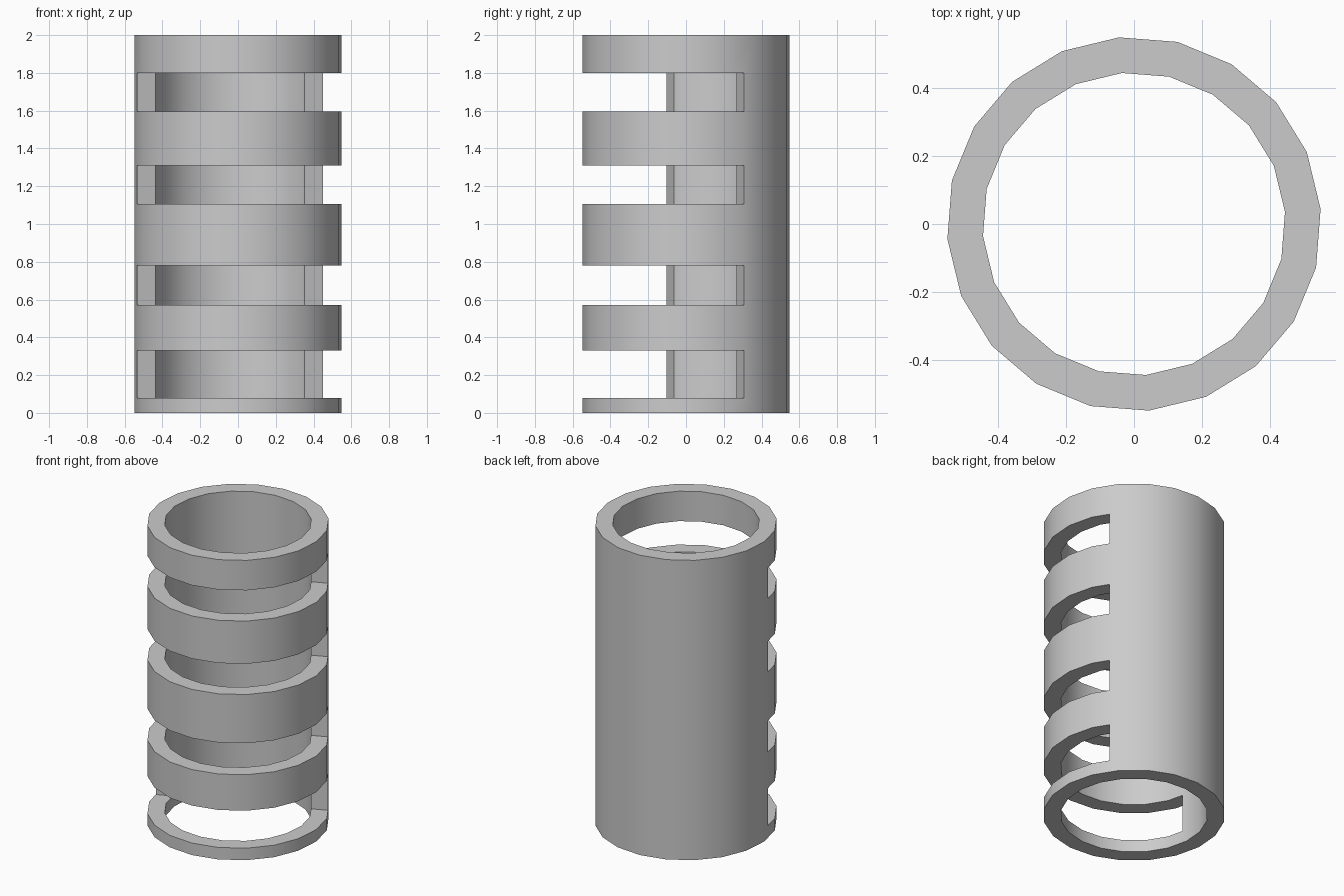
import bpy
import bmesh
from math import atan, cos, sin, radians
from mathutils import Matrix, Vector

cube = bpy.data.objects.get("Cube")
if cube:
    bpy.data.objects.remove(cube, do_unlink=True)

SIDES, HEIGHT = 20, 2.0
OUTER, INNER = 0.55, 0.445
TURN = radians(4.6)
SLOTS = [(0.08, 0.33), (0.57, 0.78), (1.105, 1.31), (1.595, 1.80)]
SLOPE, OFFSET = 0.418, 0.119   # line in plan along which every slot ends

grey = bpy.data.materials.new("plain grey")
grey.use_nodes = True
colour = (0.6, 0.6, 0.6, 1)
grey.diffuse_color = colour
grey.node_tree.nodes["Principled BSDF"].inputs["Base Color"].default_value = colour


def make_object(name, bm):
    bmesh.ops.recalc_face_normals(bm, faces=bm.faces)
    mesh = bpy.data.meshes.new(name)
    bm.to_mesh(mesh)
    bm.free()
    obj = bpy.data.objects.new(name, mesh)
    bpy.context.collection.objects.link(obj)
    return obj


# Tube: a rectangular wall section carried around the axis
bm = bmesh.new()
section = [(OUTER, 0), (OUTER, HEIGHT), (INNER, HEIGHT), (INNER, 0)]
rings = []
for i in range(SIDES):
    a = TURN + radians(360 / SIDES) * i
    rings.append([bm.verts.new((r * cos(a), r * sin(a), z)) for r, z in section])
for i in range(SIDES):
    a, b = rings[i], rings[(i + 1) % SIDES]
    for j in range(4):
        k = (j + 1) % 4
        bm.faces.new((a[j], b[j], b[k], a[k]))
tube = make_object("slotted_tube", bm)
tube.data.materials.append(grey)

# Slot cutters: boxes whose back face lies on the slanted end line
bm = bmesh.new()
turn = Matrix.Rotation(atan(SLOPE), 4, "Z")
for low, high in SLOTS:
    place = (Matrix.Translation(Vector((0, OFFSET, (low + high) / 2))) @ turn
             @ Matrix.Translation(Vector((0, -1, 0)))
             @ Matrix.Diagonal((3, 2, high - low, 1)))
    bmesh.ops.create_cube(bm, size=1, matrix=place)
cutter = make_object("slot_cutter", bm)
cutter.hide_render = True

# Cut the slots and keep only the finished tube
bpy.context.view_layer.objects.active = tube
tube.select_set(True)
cut = tube.modifiers.new("slots", "BOOLEAN")
cut.operation = "DIFFERENCE"
cut.solver = "EXACT"
cut.object = cutter
bpy.ops.object.modifier_apply(modifier=cut.name)
bpy.data.objects.remove(cutter, do_unlink=True)

bpy.ops.object.select_all(action="DESELECT")
tube.select_set(True)
bpy.ops.object.shade_smooth_by_angle(angle=radians(30))
